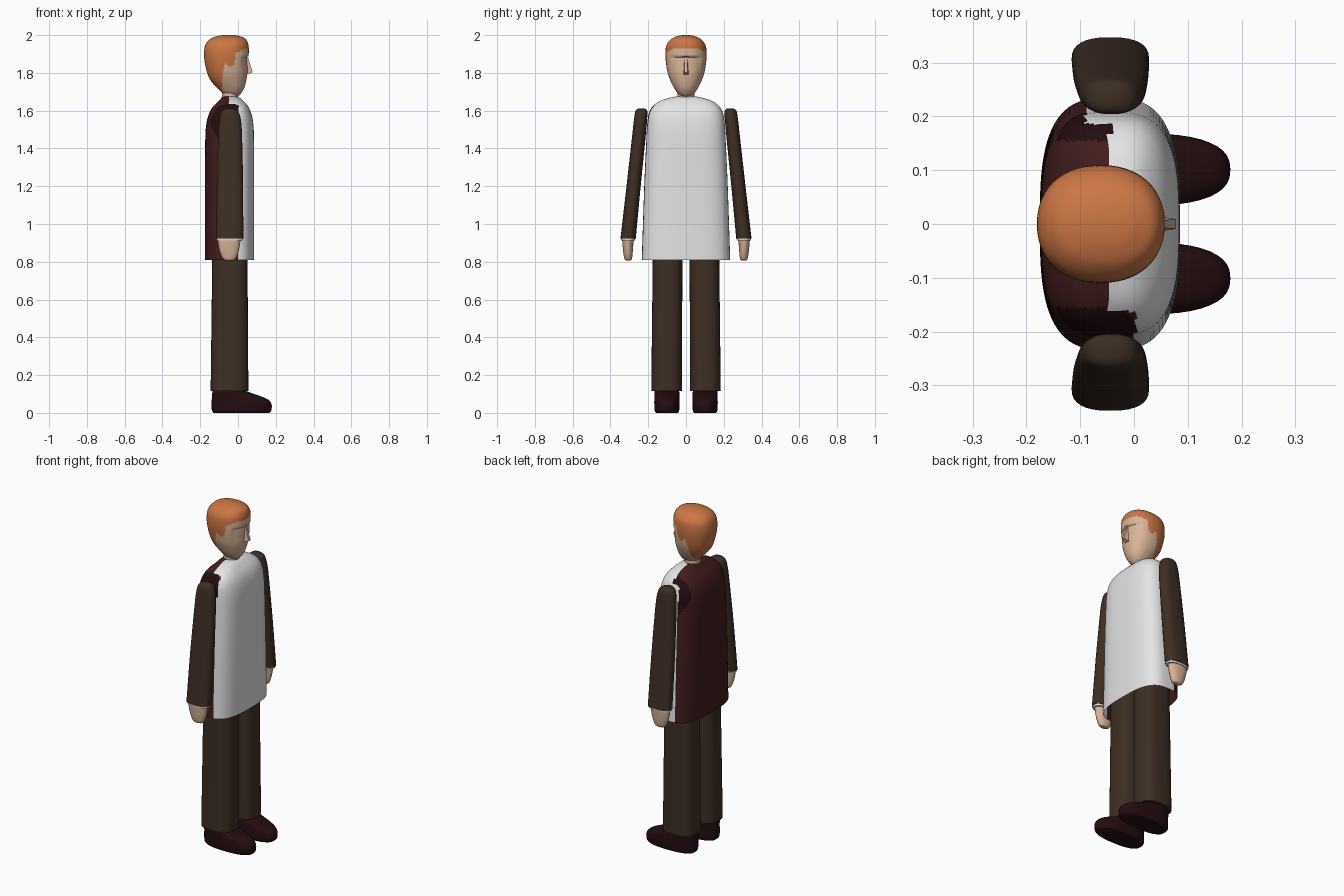
import bpy, bmesh, math
from mathutils import Vector


def material(name, rgb):
    m = bpy.data.materials.new(name)
    m.diffuse_color = (*rgb, 1)
    return m


HAIR = material("ginger_hair", (0.60, 0.18, 0.058))
SKIN = material("skin", (0.70, 0.46, 0.32))
WHITE = material("white_cloth", (0.78, 0.78, 0.78))
MAROON = material("maroon_cloth", (0.055, 0.012, 0.012))
DARK = material("dark_maroon", (0.018, 0.004, 0.005))
BROWN = material("brown_cloth", (0.046, 0.027, 0.017))


def catmull(rings, k):
    """Smoothly subdivide a list of ring parameters."""
    out = []
    for i in range(len(rings) - 1):
        p0, p1 = rings[max(i - 1, 0)], rings[i]
        p2, p3 = rings[i + 1], rings[min(i + 2, len(rings) - 1)]
        for j in range(k):
            t = j / k
            out.append([0.5 * (2 * b + (c - a) * t + (2 * a - 5 * b + 4 * c - d) * t * t
                               + (3 * b - a - 3 * c + d) * t ** 3)
                        for a, b, c, d in zip(p0, p1, p2, p3)])
    return out + [list(rings[-1])]


def loft(name, rings, mats, n=2.5, seg=32, side=1, rule=None, shape=None,
         cap_bottom=True, angle=40):
    """Stack superellipse rings (z, x0, x1, y0, y1) into a solid."""
    bm = bmesh.new()
    rows = []
    for z, x0, x1, y0, y1 in rings:
        row = []
        for i in range(seg):
            a = 2 * math.pi * i / seg
            c, s = math.cos(a), math.sin(a)
            c = 0 if abs(c) < 1e-9 else c
            s = 0 if abs(s) < 1e-9 else s
            x = (x0 + x1) / 2 + (x1 - x0) / 2 * math.copysign(abs(c) ** (2 / n), c)
            y = (y0 + y1) / 2 + (y1 - y0) / 2 * math.copysign(abs(s) ** (2 / n), s)
            p = Vector((x, y * side, z))
            row.append(bm.verts.new(shape(p) if shape else p))
        rows.append(row)
    for a, b in zip(rows, rows[1:]):
        for i in range(seg):
            j = (i + 1) % seg
            bm.faces.new((a[i], a[j], b[j], b[i]))
    bm.faces.new(rows[-1])
    if cap_bottom:
        bm.faces.new(rows[0][::-1])
    bmesh.ops.recalc_face_normals(bm, faces=bm.faces)
    if rule:
        for f in bm.faces:
            f.material_index = rule(f.calc_center_median())
    return finish(name, bm, mats, angle)


def finish(name, bm, mats, angle=40):
    me = bpy.data.meshes.new(name)
    bm.to_mesh(me)
    bm.free()
    for m in mats:
        me.materials.append(m)
    ob = bpy.data.objects.new(name, me)
    bpy.context.collection.objects.link(ob)
    bpy.ops.object.select_all(action='DESELECT')
    ob.select_set(True)
    bpy.context.view_layer.objects.active = ob
    bpy.ops.object.shade_smooth_by_angle(angle=math.radians(angle))
    return ob


def sym(rings):
    return [(z, x0, x1, -h, h) for z, x0, x1, h in rings]


# Tunic: white front, maroon back, dark patches around the armholes
def tunic_rule(p):
    split = -0.045
    if p.y < -0.162:
        split = 0.003
    elif p.y > 0.186:
        split = -0.09
    if p.x > split:
        return 0
    near = ((p.x + 0.065) / 0.08) ** 2 + ((p.z - 1.55) / 0.11) ** 2 < 1
    return 2 if near and abs(p.y) > 0.155 else 1


tunic = [(0.81, -0.175, 0.085, 0.234), (1.2, -0.175, 0.085, 0.221),
         (1.42, -0.174, 0.085, 0.211), (1.52, -0.169, 0.082, 0.206),
         (1.58, -0.155, 0.072, 0.198), (1.62, -0.133, 0.055, 0.178),
         (1.65, -0.102, 0.030, 0.140), (1.67, -0.085, 0.005, 0.080),
         (1.677, -0.06, -0.03, 0.03)]
loft("tunic", catmull(sym(tunic), 6), [WHITE, MAROON, DARK], n=3, seg=96,
     rule=tunic_rule, cap_bottom=False)

# Head: hairline given as side-view points (x, z), eye sockets pressed in
HAIRLINE = [(-0.2, 1.69), (-0.087, 1.69), (-0.08, 1.81), (-0.064, 1.857),
            (-0.045, 1.83), (-0.018, 1.845), (-0.010, 1.905), (0.03, 1.925), (0.07, 1.93)]


def head_rule(p):
    for (xa, za), (xb, zb) in zip(HAIRLINE, HAIRLINE[1:]):
        if xa <= p.x < xb:
            return int(p.z > za + (zb - za) * (p.x - xa) / (xb - xa))
    return 0


def eye_sockets(p):
    if p.x > 0 and 1.80 < p.z < 1.884 and abs(p.y) < 0.088:
        p.x -= 0.009 * (p.z - 1.80) / 0.084 * min(1, (0.088 - abs(p.y)) / 0.02)
    return p


head = [(1.672, -0.055, -0.005, 0.015), (1.69, -0.08, 0.015, 0.042),
        (1.72, -0.110, 0.033, 0.063), (1.76, -0.145, 0.044, 0.083),
        (1.80, -0.163, 0.050, 0.097), (1.86, -0.177, 0.055, 0.107),
        (1.91, -0.180, 0.057, 0.109), (1.95, -0.172, 0.055, 0.102),
        (1.98, -0.147, 0.040, 0.077), (1.995, -0.11, 0.008, 0.044),
        (2.0, -0.08, -0.02, 0.015)]
loft("head", catmull(sym(head), 7), [SKIN, HAIR], n=2.2, seg=128,
     rule=head_rule, shape=eye_sockets, angle=50)
loft("neck", sym([(1.62, -0.085, 0.0, 0.045), (1.73, -0.085, 0.0, 0.045)]), [SKIN], n=2)

# Nose: a small wedge
bm = bmesh.new()
pts = [(0.035, -0.009, 1.885), (0.035, 0.009, 1.885), (0.053, 0.007, 1.882), (0.053, -0.007, 1.882),
       (0.035, -0.016, 1.785), (0.035, 0.016, 1.785), (0.078, 0.009, 1.803), (0.078, -0.009, 1.803)]
v = [bm.verts.new(p) for p in pts]
for f in [(0, 1, 2, 3), (4, 5, 6, 7), (0, 1, 5, 4), (2, 3, 7, 6), (1, 2, 6, 5), (0, 3, 7, 4)]:
    bm.faces.new([v[i] for i in f])
bmesh.ops.recalc_face_normals(bm, faces=bm.faces)
finish("nose", bm, [SKIN])

# Limbs, mirrored left and right
for side, label in ((1, "left"), (-1, "right")):
    loft(label + "_sleeve", catmull([
        (0.922, -0.116, 0.028, 0.266, 0.347), (1.2, -0.113, 0.027, 0.240, 0.315),
        (1.45, -0.105, 0.022, 0.215, 0.287), (1.54, -0.100, 0.017, 0.207, 0.277),
        (1.59, -0.090, 0.005, 0.204, 0.270), (1.606, -0.075, -0.012, 0.209, 0.262),
        (1.612, -0.06, -0.03, 0.22, 0.25)], 3), [BROWN], side=side)
    loft(label + "_cuff", [(0.912, -0.112, 0.024, 0.270, 0.342),
                           (0.925, -0.114, 0.026, 0.268, 0.344)], [WHITE], side=side)
    loft(label + "_hand", catmull([
        (0.807, -0.065, -0.025, 0.292, 0.318), (0.815, -0.08, -0.012, 0.286, 0.326),
        (0.85, -0.096, 0.002, 0.282, 0.332), (0.89, -0.105, 0.01, 0.279, 0.336),
        (0.918, -0.108, 0.014, 0.276, 0.338)], 3), [SKIN], n=2.2, side=side)
    loft(label + "_trouser_leg", [(0.115, -0.145, 0.055, 0.022, 0.184),
                                  (1.0, -0.134, 0.049, 0.018, 0.174)],
         [BROWN], n=2.8, seg=48, side=side)
    loft(label + "_shoe", catmull([
        (0.0, -0.128, 0.165, 0.043, 0.158), (0.012, -0.138, 0.176, 0.036, 0.166),
        (0.045, -0.140, 0.178, 0.034, 0.168), (0.07, -0.139, 0.160, 0.034, 0.168),
        (0.09, -0.138, 0.115, 0.034, 0.168), (0.112, -0.135, 0.052, 0.036, 0.167),
        (0.125, -0.130, 0.02, 0.042, 0.160)], 3), [DARK], n=2.5, seg=40, side=side)
